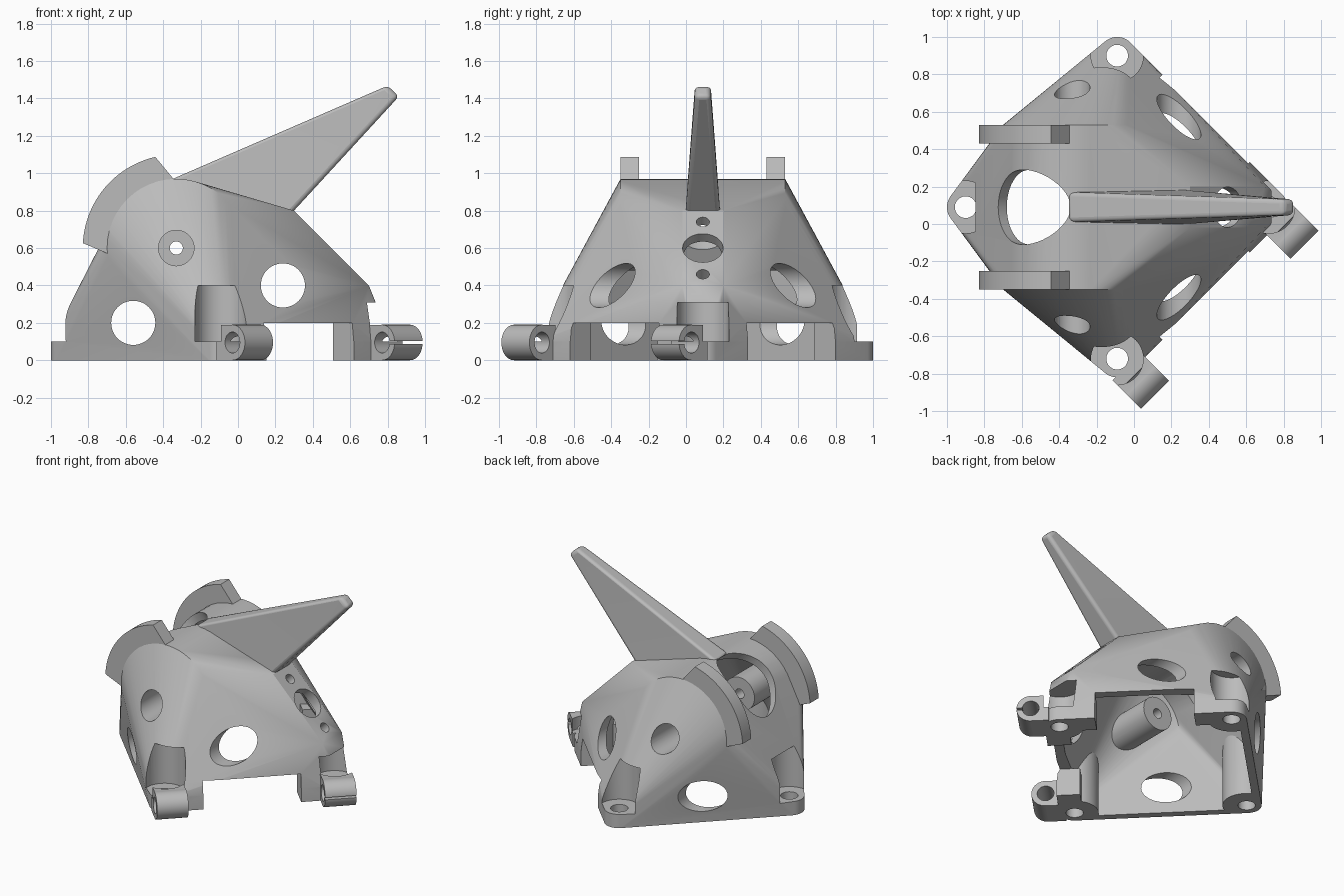
import bpy, bmesh
from math import cos, sin, pi, radians
from mathutils import Vector, Matrix

if "Cube" in bpy.data.objects:
    bpy.data.objects.remove(bpy.data.objects["Cube"])

CX, CY = -0.09, 0.09          # middle of the pod
REACH = 0.81                  # middle to screw holes
PIVOT = Vector((-0.33, CY, 0.6))
CORNERS = [Vector((CX + REACH * dx, CY + REACH * dy, 0))
           for dx, dy in ((1, 0), (0, 1), (-1, 0), (0, -1))]

grey = bpy.data.materials.new("plain grey")
grey.use_nodes = True
grey.diffuse_color = (0.5, 0.5, 0.5, 1)
grey.node_tree.nodes["Principled BSDF"].inputs["Base Color"].default_value = (0.5, 0.5, 0.5, 1)


def finish(bm, name):
    bmesh.ops.recalc_face_normals(bm, faces=bm.faces)
    mesh = bpy.data.meshes.new(name)
    bm.to_mesh(mesh)
    bm.free()
    mesh.materials.append(grey)
    ob = bpy.data.objects.new(name, mesh)
    bpy.context.collection.objects.link(ob)
    return ob


def hull(name, points):
    bm = bmesh.new()
    for p in points:
        bm.verts.new(p)
    out = bmesh.ops.convex_hull(bm, input=bm.verts)
    junk = set(out["geom_interior"] + out["geom_unused"])
    bmesh.ops.delete(bm, geom=[v for v in junk if isinstance(v, bmesh.types.BMVert)], context="VERTS")
    bmesh.ops.dissolve_limit(bm, angle_limit=radians(0.5), verts=bm.verts, edges=bm.edges)
    return finish(bm, name)


def rod(name, a, b, r, stretch=1.0):
    a, b = Vector(a), Vector(b)
    turn = (b - a).to_track_quat("Z", "Y").to_matrix().to_4x4()
    bm = bmesh.new()
    bmesh.ops.create_cone(bm, cap_ends=True, segments=48, radius1=r, radius2=r, depth=(b - a).length,
                          matrix=Matrix.Translation((a + b) / 2) @ turn @ Matrix.Diagonal((1, stretch, 1, 1)))
    return finish(bm, name)


def box(name, origin, angle, lo, hi):
    """Box from lo to hi in a frame turned about z."""
    lo, hi = Vector(lo), Vector(hi)
    bm = bmesh.new()
    bmesh.ops.create_cube(bm, size=1, matrix=Matrix.Translation(origin) @ Matrix.Rotation(angle, 4, "Z")
                          @ Matrix.Translation((lo + hi) / 2) @ Matrix.Diagonal((*(hi - lo), 1)))
    return finish(bm, name)


def combine(target, tools, operation="DIFFERENCE"):
    for tool in tools:
        mod = target.modifiers.new("cut", "BOOLEAN")
        mod.operation, mod.solver, mod.object = operation, "EXACT", tool
        with bpy.context.temp_override(object=target, active_object=target):
            bpy.ops.object.modifier_apply(modifier=mod.name)
        bpy.data.objects.remove(tool)


def shell_points(t, bottom):
    """Outline of the pod, moved inward by t."""
    pts = []
    for i in range(48):
        c, s = cos(2 * pi * i / 48), sin(2 * pi * i / 48)
        for side in (-1, 1):
            pts.append(PIVOT + Vector(((0.37 - t) * c, side * (0.44 - t), (0.37 - t) * s)))
        for corner in CORNERS:
            for z in (bottom, 0.1 - t * 0.5):
                pts.append(corner + Vector(((0.1 - t) * c, (0.1 - t) * s, z)))
    for side in (-1, 1):
        y = CY + side * (0.11 - t * 0.5)
        pts += [Vector((0.3 - t * 0.4, y, 0.8 - t)), Vector((0.7 - t, y, 0.4 - t * 0.4))]
    return pts


def at(x, dy, z):
    return Vector((x, CY + dy, z))


UP = Vector((0, 0, 1))
MIDDLE = Vector((CX, CY, 0))

# Hollow inside, leaving screw posts, door blocks and camera pegs standing
cavity = hull("cavity", shell_points(0.06, -0.1))
solid = [rod("post", c - UP * 0.2, c + UP * 0.6, 0.16) for c in CORNERS]
solid += [rod("peg", at(-0.33, s * 0.24, 0.6), at(-0.33, s * 0.9, 0.6), 0.12) for s in (-1, 1)]
for angle in (-pi / 4, pi / 4):
    for lo, hi in ((-0.46, -0.3), (0.3, 0.46)):
        solid.append(box("block", MIDDLE, angle, (0.515, lo, -0.2), (0.8, hi, 0.2)))
combine(cavity, solid)

# Pod body
body = hull("pod_body", shell_points(0, 0))
combine(body, [cavity])


def screw_clearance():
    tools = []
    for i, c in enumerate(CORNERS):
        tools.append(rod("clearance", c + UP * 0.1, c + UP * (0.31 if i == 0 else 0.4), 0.14))
        tools.append(rod("screw_hole", c - UP * 0.1, c + UP * 0.2, 0.058))
    return tools


cuts = screw_clearance()
for angle in (-pi / 4, pi / 4):
    cuts.append(box("door", MIDDLE, angle, (0.3, -0.33, -0.1), (0.9, 0.33, 0.2)))
for x, z in ((-0.56, 0.2), (0.24, 0.4)):
    cuts.append(rod("side_window", at(x, -1.2, z), at(x, 1.2, z), 0.118))
for s in (-1, 1):
    cuts.append(rod("counterbore", at(-0.33, s * 0.36, 0.6), at(-0.33, s, 0.6), 0.095))
    cuts.append(rod("peg_bore", at(-0.33, s * 0.1, 0.6), at(-0.33, s, 0.6), 0.035))
# Camera opening, and holes in the sloping rear strip
cuts.append(rod("camera_opening", PIVOT + Vector((-0.08, 0, 0.08)), PIVOT + Vector((-0.5, 0, 0.5)), 0.2, 1.27))
for z, r in ((0.74, 0.035), (0.6, 0.108), (0.46, 0.035)):
    p = at(1.1 - z, 0, z)
    slope = Vector((0.12, 0, 0.12))
    cuts.append(rod("strip_hole", p - slope, p + slope, r))
combine(body, cuts)
parts = [body]

# Curved guard fins around the camera
for name, y in (("left_guard_fin", CY + 0.34), ("right_guard_fin", CY - 0.44)):
    outline = []
    for i in range(25):
        a = radians(103 + i * 74 / 24)
        outline.append((0.5 * cos(a), 0.5 * sin(a)))
    for i in range(25):
        a = radians(186 - i * 96 / 24)
        outline.append((0.352 * cos(a), 0.352 * sin(a)))
    bm = bmesh.new()
    face = bm.faces.new([bm.verts.new((PIVOT.x + x, y, PIVOT.z + z)) for x, z in outline])
    grown = bmesh.ops.extrude_face_region(bm, geom=[face])
    bmesh.ops.translate(bm, vec=(0, 0.1, 0), verts=[v for v in grown["geom"] if isinstance(v, bmesh.types.BMVert)])
    parts.append(finish(bm, name))

# Tapered antenna spike
spike = hull("spike", [at(x, s * w, z) for s in (-1, 1) for x, z, w in (
    (-0.36, 0.965, 0.08), (-0.2, 0.9, 0.085), (0.26, 0.757, 0.095), (0.86, 1.41, 0.042), (0.8, 1.468, 0.042))])
bevel = spike.modifiers.new("rounded_edges", "BEVEL")
bevel.width, bevel.segments = 0.024, 4
parts.append(spike)

# Antenna tube clamps on the front and rear corners
AXIS = Vector((1, 1, 0)).normalized()
for name, mid, inward, slit in (("front_clamp", Vector((0.045, -0.845, 0.095)), pi * 3 / 4, False),
                                ("rear_clamp", Vector((0.845, -0.045, 0.095)), pi * 3 / 4, True)):
    clamp = rod(name, mid - AXIS * 0.106, mid + AXIS * 0.106, 0.095)
    combine(clamp, [box("neck", mid, inward, (0, -0.106, -0.095), (0.12, 0.106, 0.094))], "UNION")
    tools = screw_clearance()
    tools.append(rod("tube_bore", mid - AXIS * 0.2, mid + AXIS * 0.2, 0.056))
    if slit:
        tools.append(box("slit", mid, inward, (-0.2, -0.2, -0.008), (-0.02, 0.2, 0.008)))
    combine(clamp, tools)
    parts.append(clamp)

# Smooth shading with sharp edges kept
for ob in bpy.context.view_layer.objects:
    ob.select_set(ob in parts)
bpy.context.view_layer.objects.active = body
bpy.ops.object.shade_smooth_by_angle(angle=radians(25))
